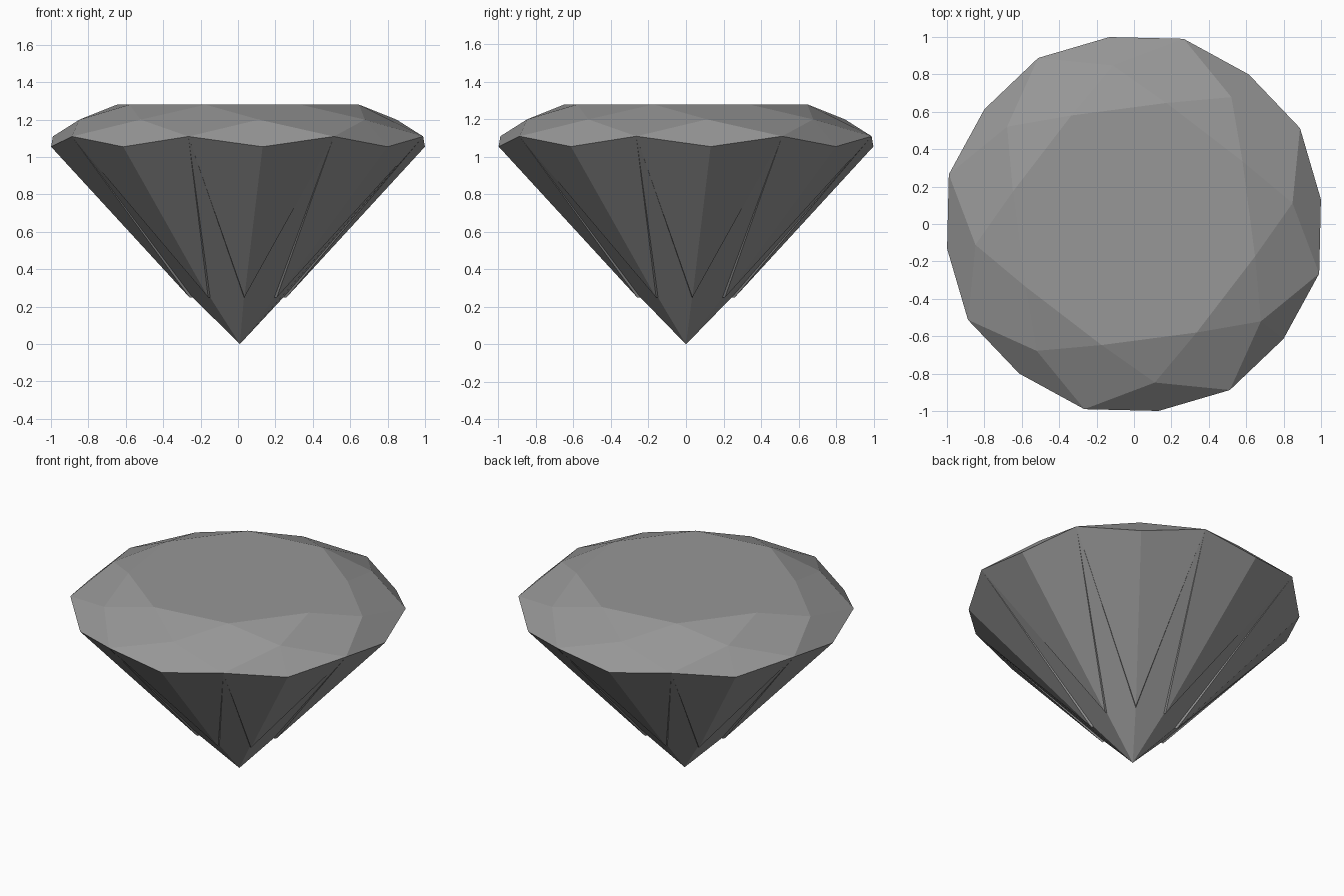
import bpy
import bmesh
from math import radians, cos, sin

cube = bpy.data.objects.get("Cube")
if cube:
    bpy.data.objects.remove(cube, do_unlink=True)

stone = bpy.data.materials.new("grey_stone")
stone.use_nodes = True
colour = (0.31, 0.31, 0.31, 1)
stone.diffuse_color = colour
stone.node_tree.nodes["Principled BSDF"].inputs["Base Color"].default_value = colour

SIDES = 8
CORNER, MIDDLE = 30, 7.5  # start angles of the two alternating facet directions


def ring(bm, radius, z, start):
    """Eight vertices on a circle."""
    angles = [radians(start + 360 / SIDES * i) for i in range(SIDES)]
    return [bm.verts.new((radius * cos(a), radius * sin(a), z)) for a in angles]


def finish(bm, name):
    bmesh.ops.recalc_face_normals(bm, faces=bm.faces)
    mesh = bpy.data.meshes.new(name)
    bm.to_mesh(mesh)
    bm.free()
    mesh.materials.append(stone)
    bpy.context.collection.objects.link(bpy.data.objects.new(name, mesh))


bm = bmesh.new()
table = ring(bm, 0.67, 1.28, CORNER)
star_tip = ring(bm, 0.855, 1.2, MIDDLE)
girdle_high = ring(bm, 1.025, 1.11, CORNER)
girdle_low = ring(bm, 1.008, 1.055, MIDDLE)
panel_tip = ring(bm, 0.262, 0.25, MIDDLE)
main_tip = ring(bm, 0.245, 0.25, MIDDLE)
culet = bm.verts.new((0.01, 0, 0))

# Flat table on top
bm.faces.new(table)

for i in range(SIDES):
    n = (i + 1) % SIDES
    # Crown: star, kite and the pair of upper girdle facets
    bm.faces.new((table[i], star_tip[n], table[n]))
    bm.faces.new((table[i], star_tip[i], girdle_high[i], star_tip[n]))
    bm.faces.new((star_tip[i], girdle_low[i], girdle_high[i]))
    bm.faces.new((star_tip[n], girdle_high[i], girdle_low[n]))
    # Pavilion: raised lower girdle panels
    bm.faces.new((girdle_high[i], girdle_low[i], panel_tip[i]))
    bm.faces.new((girdle_high[i], panel_tip[n], girdle_low[n]))
    # Thin lips between the panels and the main facets
    bm.faces.new((girdle_high[i], panel_tip[i], main_tip[i]))
    bm.faces.new((girdle_high[i], main_tip[n], panel_tip[n]))
    # Main kite facets running to the point
    bm.faces.new((girdle_high[i], main_tip[i], culet, main_tip[n]))

finish(bm, "cut_gem")
